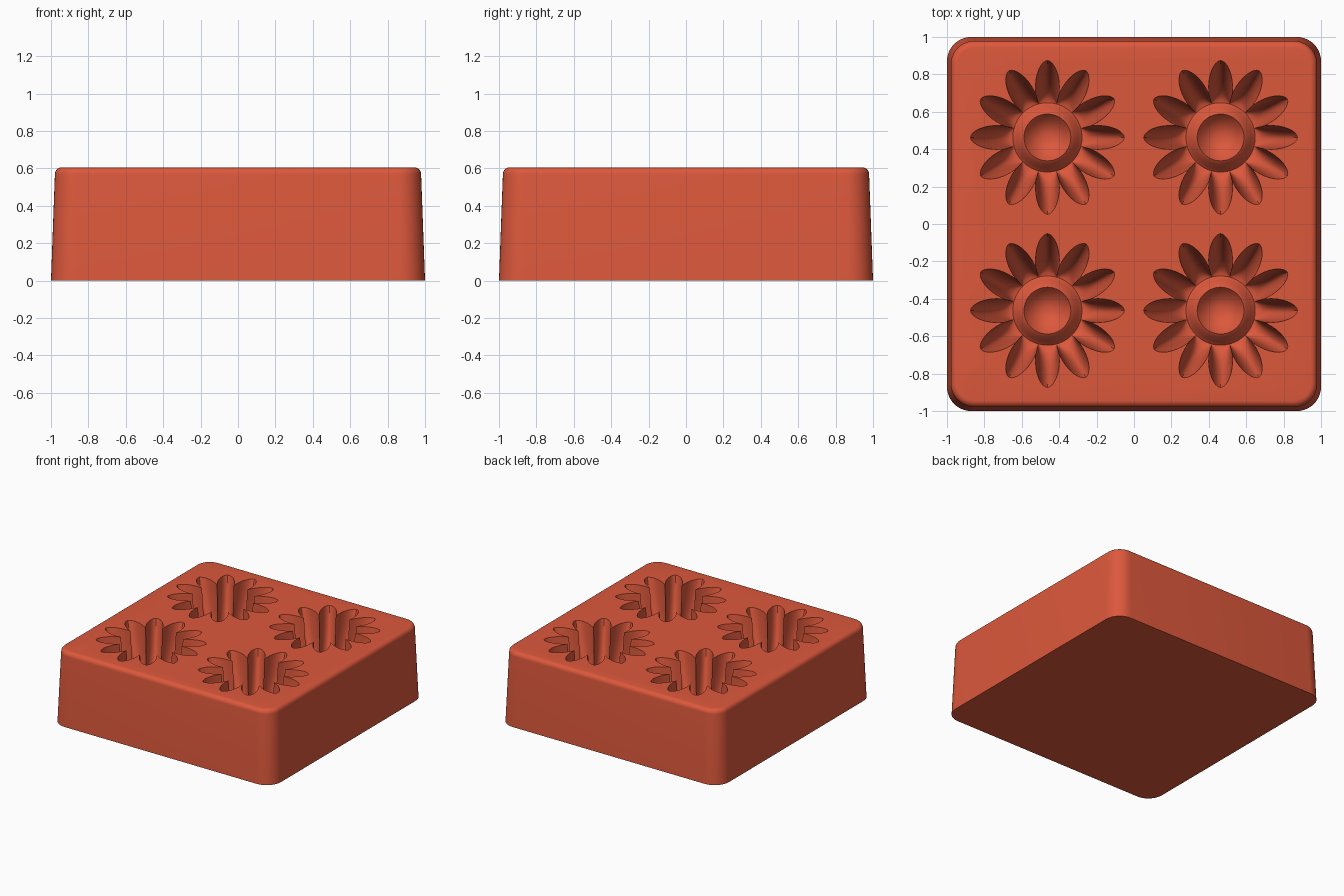
import bpy, bmesh
from math import sin, cos, pi

default = bpy.data.objects.get("Cube")
if default:
    bpy.data.objects.remove(default)

HEIGHT = 0.605
PETALS = 12
STEPS = 16                      # columns per petal
COLUMNS = PETALS * STEPS

clay = bpy.data.materials.new("terracotta_red")
clay.use_nodes = True
clay.diffuse_color = (0.72, 0.098, 0.045, 1)
clay.node_tree.nodes["Principled BSDF"].inputs["Base Color"].default_value = clay.diffuse_color


def loft(name, rings, start, end):
    """Skin a stack of closed rings; close each end with a fan to a point or, if None, one flat face."""
    bm = bmesh.new()
    loops = [[bm.verts.new(p) for p in ring] for ring in rings]
    n = len(loops[0])
    for a, b in zip(loops, loops[1:]):
        for i in range(n):
            j = (i + 1) % n
            bm.faces.new((a[i], a[j], b[j], b[i]))
    for loop, tip in ((loops[0], start), (loops[-1], end)):
        if tip is None:
            bm.faces.new(loop)
        else:
            v = bm.verts.new(tip)
            for i in range(n):
                bm.faces.new((loop[i], loop[(i + 1) % n], v))
    bmesh.ops.recalc_face_normals(bm, faces=bm.faces)
    mesh = bpy.data.meshes.new(name)
    bm.to_mesh(mesh)
    bm.free()
    mesh.materials.append(clay)
    obj = bpy.data.objects.new(name, mesh)
    bpy.context.collection.objects.link(obj)
    return obj


def rounded_square(half, radius, z, seg=10):
    pts = []
    for q, (sx, sy) in enumerate(((1, 1), (-1, 1), (-1, -1), (1, -1))):
        for k in range(seg + 1):
            a = (q + k / seg) * pi / 2
            pts.append((sx * (half - radius) + radius * cos(a),
                        sy * (half - radius) + radius * sin(a), z))
    return pts


def petal_radius(i):
    """Flower outline: rounded tips with sharp notches between the petals."""
    u = abs((i % STEPS) / STEPS * 2 - 1)
    u = 1 - u                   # 0 on the petal's middle line, 1 at a notch
    return 0.24 + 0.172 * (1 - u ** 1.7) ** 0.9


def flower_ring(radius_of, z):
    return [(radius_of(i) * cos(2 * pi * i / COLUMNS),
             radius_of(i) * sin(2 * pi * i / COLUMNS), z) for i in range(COLUMNS)]


def flower_cutter(x, y):
    inner, depth, rows = 0.185, 0.43, 14
    rings = [flower_ring(petal_radius, HEIGHT + 0.1)]
    # fluted petals, running in and down to the heart
    for k in range(rows + 1):
        s = k / rows
        rings.append(flower_ring(lambda i: petal_radius(i) * (1 - s) + inner * s,
                                 HEIGHT - depth * sin(s * pi / 2)))
    # raised lip around the heart, then its shallow bowl
    for r, z in ((0.165, 0.195), (0.145, 0.23), (0.125, 0.245), (0.11, 0.225),
                 (0.085, 0.20), (0.055, 0.18), (0.025, 0.171)):
        rings.append(flower_ring(lambda i: r, z))
    obj = loft("flower_cutter", rings, (0, 0, HEIGHT + 0.1), (0, 0, 0.17))
    obj.location = (x, y, 0)
    obj.hide_render = True
    return obj


# Tapered block with rounded corners and a rounded top edge
bevel = 0.036
layers = [rounded_square(1.0, 0.13, 0), rounded_square(0.979, 0.125, HEIGHT - bevel)]
for k in range(1, 7):
    a = k / 6 * pi / 2
    inset = bevel * (1 - cos(a))
    layers.append(rounded_square(0.979 - inset, 0.125 - inset, HEIGHT - bevel + bevel * sin(a)))
block = loft("mould_block", layers, None, None)

# Four flower cavities
bpy.context.view_layer.objects.active = block
for x in (-0.463, 0.463):
    for y in (-0.463, 0.463):
        cutter = flower_cutter(x, y)
        mod = block.modifiers.new("flower_cavity", 'BOOLEAN')
        mod.operation = 'DIFFERENCE'
        mod.solver = 'EXACT'
        mod.object = cutter
        bpy.ops.object.modifier_apply(modifier=mod.name)
        bpy.data.objects.remove(cutter)

bpy.ops.object.select_all(action='DESELECT')
block.select_set(True)
bpy.ops.object.shade_smooth_by_angle(angle=0.6)
